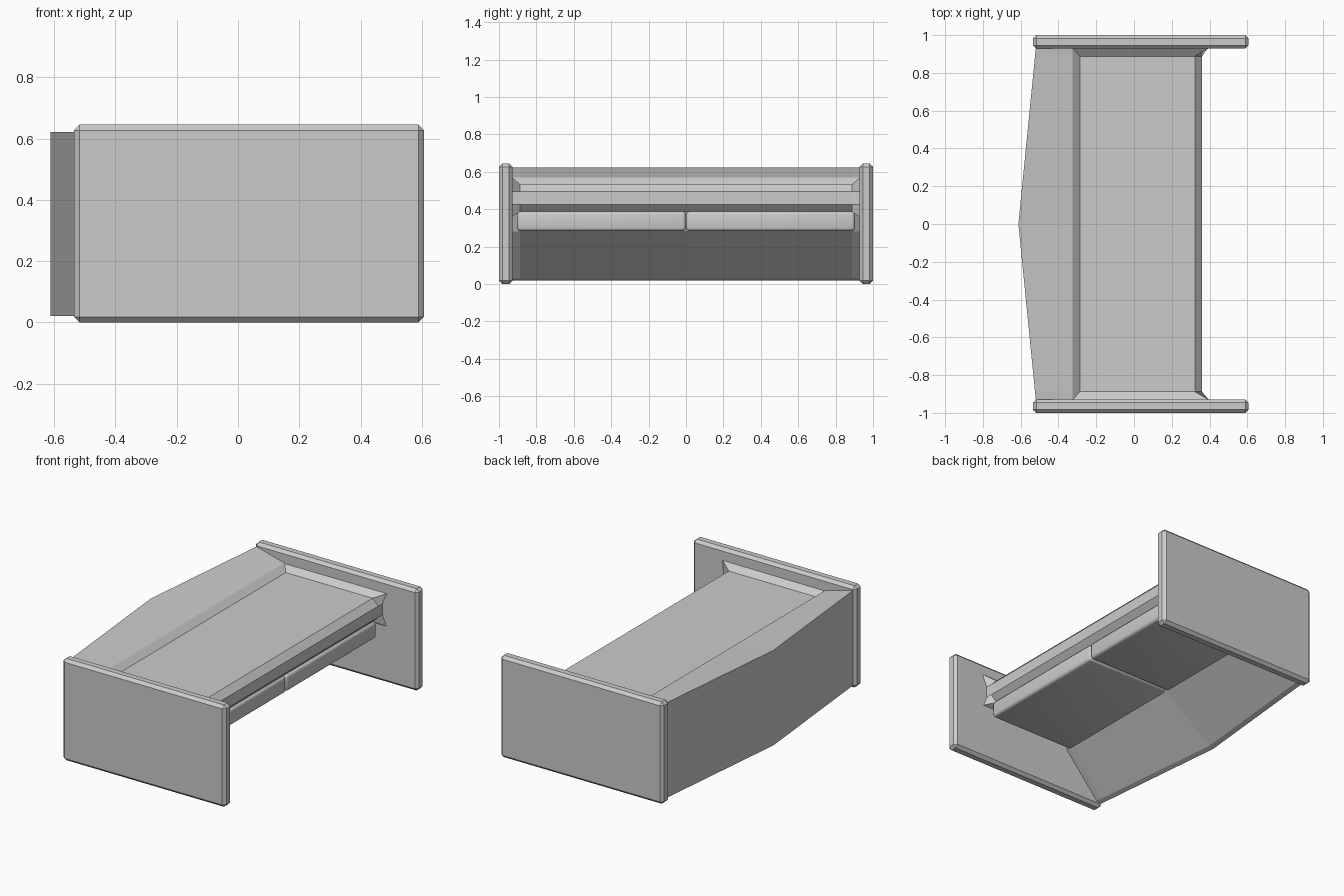
import bpy, bmesh

if "Cube" in bpy.data.objects:
    bpy.data.objects.remove(bpy.data.objects["Cube"])


def make_object(name, bm):
    bmesh.ops.recalc_face_normals(bm, faces=bm.faces[:])
    mesh = bpy.data.meshes.new(name)
    bm.to_mesh(mesh)
    bm.free()
    obj = bpy.data.objects.new(name, mesh)
    bpy.context.collection.objects.link(obj)
    return obj


def bevelled_box(name, lo, hi, width, segments):
    bm = bmesh.new()
    bmesh.ops.create_cube(bm, size=1)
    for v in bm.verts:
        for i in range(3):
            v.co[i] = lo[i] if v.co[i] < 0 else hi[i]
    bmesh.ops.bevel(bm, geom=bm.edges[:], offset=width, segments=segments,
                    profile=0.5, affect='EDGES')
    return make_object(name, bm)


# Side panels with chamfered edges
for name, y0, y1 in (("left_side_panel", -1.0, -0.928), ("right_side_panel", 0.928, 1.0)):
    bevelled_box(name, (-0.535, y0, 0), (0.607, y1, 0.645), 0.018, 1)

# Two rounded cushions under the seat slab
for name, y0, y1 in (("left_under_cushion", -0.903, -0.001), ("right_under_cushion", 0.001, 0.903)):
    cushion = bevelled_box(name, (-0.27, y0, 0.283), (0.34, y1, 0.388), 0.018, 3)
    bpy.context.view_layer.objects.active = cushion
    cushion.select_set(True)
    bpy.ops.object.shade_smooth_by_angle()
    cushion.select_set(False)


# Back and seat: one x-z profile lofted along y, bowed back and flared ends
def profile(y):
    t = abs(y) / 0.93
    bow = -0.612 + 0.092 * t
    end = t > 0.99
    back = [(bow, 0.02), (bow, 0.622)]
    lip = [(-0.326, 0.57)]
    if end:
        seat = [(-0.324, 0.568), (0.395, 0.57), (0.363, 0.495), (0.363, 0.425), (0.39, 0.36)]
        under = [(-0.235, 0.36), (-0.27, 0.28)]
    else:
        seat = [(-0.287, 0.535), (0.322, 0.535), (0.36, 0.495), (0.36, 0.425), (0.322, 0.385)]
        under = [(-0.21, 0.385), (-0.25, 0.283)]
    foot = [(bow + 0.03, 0.03)]
    return back + lip + seat + under + foot


bm = bmesh.new()
rings = [[bm.verts.new((x, y, z)) for x, z in profile(y)]
         for y in (-0.93, -0.888, 0, 0.888, 0.93)]
n = len(rings[0])
for a, b in zip(rings, rings[1:]):
    for i in range(n):
        j = (i + 1) % n
        bm.faces.new((a[i], a[j], b[j], b[i]))
bm.faces.new(rings[0])
bm.faces.new(rings[-1])
make_object("back_and_seat", bm)
